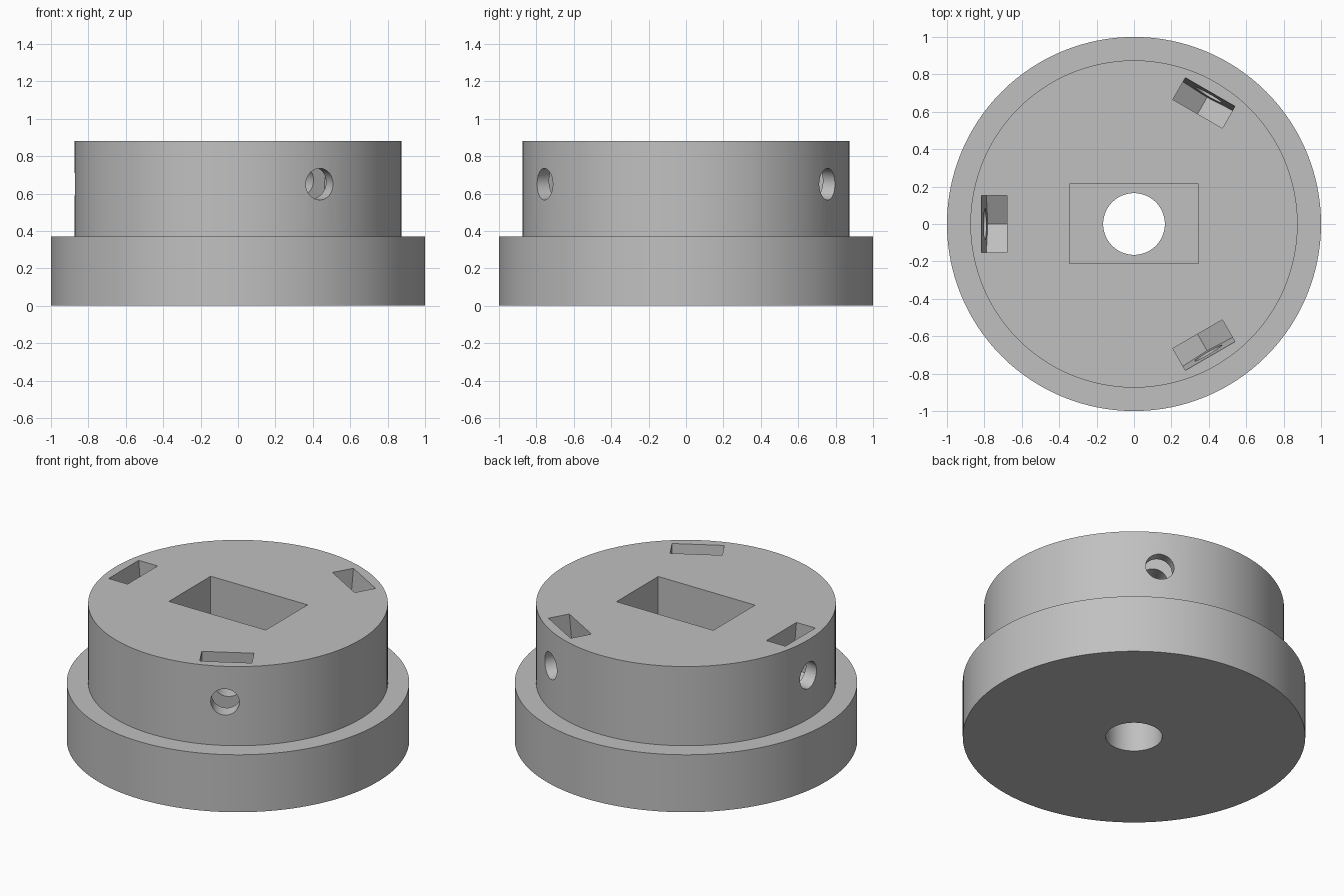
import bpy, bmesh, math
from mathutils import Matrix, Vector

cube = bpy.data.objects.get("Cube")
if cube:
    bpy.data.objects.remove(cube)

BASE_TOP, TOP = 0.37, 0.88
TILT = math.radians(4.8)          # fastener pockets lean outward at the top
HOLE_Z = 0.65

grey = bpy.data.materials.new("plain grey")
grey.use_nodes = True
colour = (0.53, 0.53, 0.53, 1)
grey.diffuse_color = colour
grey.node_tree.nodes["Principled BSDF"].inputs["Base Color"].default_value = colour


def make_object(name, bm):
    bmesh.ops.recalc_face_normals(bm, faces=bm.faces)
    mesh = bpy.data.meshes.new(name)
    bm.to_mesh(mesh)
    bm.free()
    mesh.materials.append(grey)
    obj = bpy.data.objects.new(name, mesh)
    bpy.context.collection.objects.link(obj)
    return obj


def prism(name, start, offset):
    """Sweep a closed outline along an offset into a solid."""
    bm = bmesh.new()
    face = bm.faces.new([bm.verts.new(p) for p in start])
    swept = bmesh.ops.extrude_face_region(bm, geom=[face])["geom"]
    moved = [v for v in swept if isinstance(v, bmesh.types.BMVert)]
    bmesh.ops.translate(bm, verts=moved, vec=offset)
    return make_object(name, bm)


def ring(radius, z, count):
    return [(radius * math.cos(math.tau * i / count),
             radius * math.sin(math.tau * i / count), z) for i in range(count)]


# Stepped round body, turned from a half profile
bm = bmesh.new()
profile = [(0, 0), (1, 0), (1, BASE_TOP), (0.875, BASE_TOP), (0.875, TOP), (0, TOP)]
verts = [bm.verts.new((r, 0, z)) for r, z in profile]
edges = [bm.edges.new(pair) for pair in zip(verts, verts[1:])]
bmesh.ops.spin(bm, geom=verts + edges, axis=(0, 0, 1), cent=(0, 0, 0),
               angle=math.tau, steps=128, use_duplicate=False)
bmesh.ops.remove_doubles(bm, verts=bm.verts, dist=0.0001)
bmesh.ops.dissolve_limit(bm, angle_limit=0.01, verts=bm.verts, edges=bm.edges)
body = make_object("stepped_hub", bm)

# Centre bore and rectangular socket
cutters = [prism("bore_cutter", ring(0.165, -0.1, 64), (0, 0, 1.2))]
socket = [(x, y, BASE_TOP) for x, y in
          ((-0.345, -0.21), (0.345, -0.21), (0.345, 0.215), (-0.345, 0.215))]
cutters.append(prism("socket_cutter", socket, (0, 0, 1)))

# Three nut pockets with pointed floors, each crossed by a radial screw hole
half, point = 0.153, 0.177
nut_z = HOLE_Z + 0.01
nut_outline = [(0, nut_z - point), (half, nut_z - point / 2), (half, 1),
               (-half, 1), (-half, nut_z - point / 2)]
inward = Vector((-math.cos(TILT), 0, math.sin(TILT)))
for i in range(3):
    turn = Matrix.Rotation(math.radians(60 + 120 * i), 4, "Z")
    outline = [(0.815 - (TOP - z) * math.tan(TILT), y, z) for y, z in nut_outline]
    pocket = prism("nut_pocket_cutter", outline, (-0.135, 0, 0))
    start = Vector((0.875, 0, HOLE_Z)) - inward * 0.1
    side = Vector((0, 1, 0))
    up = inward.cross(side)
    circle = [start + side * (y) + up * x for x, y, _ in ring(0.084, 0, 48)]
    hole = prism("screw_hole_cutter", circle, inward * 0.48)
    for cutter in (pocket, hole):
        cutter.data.transform(turn)
        cutters.append(cutter)

# Apply the cuts and remove the cutters
bpy.context.view_layer.objects.active = body
for cutter in cutters:
    cutter.hide_render = True
    mod = body.modifiers.new("cut", "BOOLEAN")
    mod.operation, mod.solver, mod.object = "DIFFERENCE", "EXACT", cutter
    bpy.ops.object.modifier_apply(modifier=mod.name)
    bpy.data.objects.remove(cutter)

# Smooth round walls with crisp edges
bpy.ops.object.select_all(action="DESELECT")
body.select_set(True)
bpy.ops.object.shade_smooth_by_angle(angle=math.radians(25))
